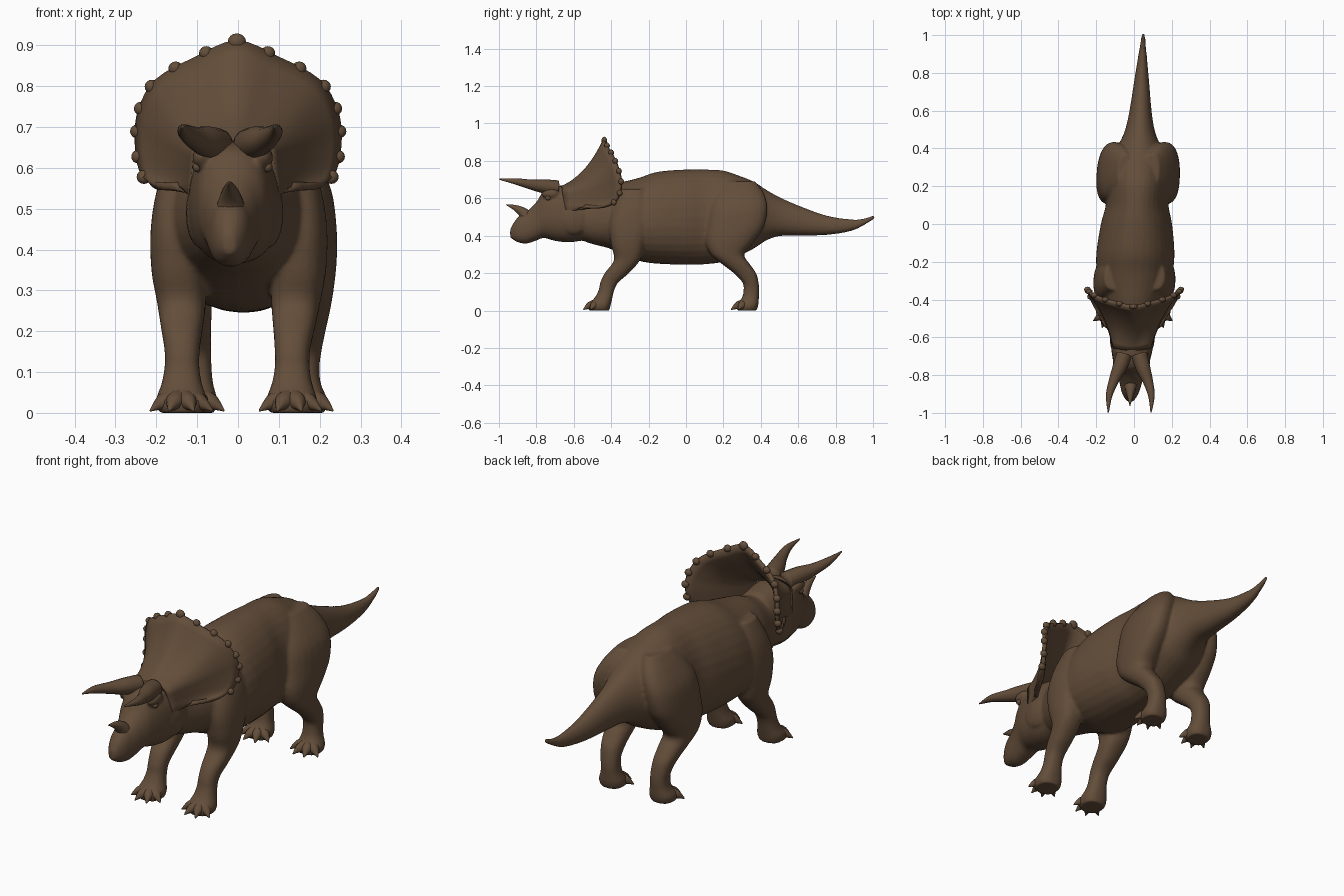
import bpy, bmesh, math
from mathutils import Vector, Matrix

if "Cube" in bpy.data.objects:
    bpy.data.objects.remove(bpy.data.objects["Cube"])

hide = bpy.data.materials.new("brown hide")
hide.diffuse_color = (0.125, 0.075, 0.042, 1)
hide.use_nodes = True
hide.node_tree.nodes["Principled BSDF"].inputs["Base Color"].default_value = hide.diffuse_color


def smooth_path(pts, n=4):
    """Catmull-Rom resampling of tuples of any size."""
    out = []
    for i in range(len(pts) - 1):
        a, b, c, d = (pts[max(0, min(len(pts) - 1, i + k))] for k in (-1, 0, 1, 2))
        for j in range(n):
            t = j / n
            out.append(tuple(0.5 * (2 * q + (r - p) * t + (2 * p - 5 * q + 4 * r - s) * t * t
                                    + (3 * q - p - 3 * r + s) * t ** 3)
                             for p, q, r, s in zip(a, b, c, d)))
    return out + [tuple(pts[-1])]


def loft(bm, rings):
    rows = [[bm.verts.new(p) for p in r] for r in rings]
    n = len(rows[0])
    for a, b in zip(rows, rows[1:]):
        for i in range(n):
            bm.faces.new((a[i], a[(i + 1) % n], b[(i + 1) % n], b[i]))
    bm.faces.new(rows[0][::-1])
    bm.faces.new(rows[-1])


def oval(k, n, power):
    a = 2 * math.pi * k / n
    c, s = math.cos(a), math.sin(a)
    f = lambda v: math.copysign(abs(v) ** (2 / power), v)
    return f(c), f(s)


def long_part(bm, stations, power=2.0, egg=0.0):
    """Stations along y: (y, bottom, top, half width)."""
    rings = []
    for y, b, t, w in smooth_path(stations):
        ring = []
        for k in range(32):
            c, s = oval(k, 32, power)
            ring.append((w * c * (1 - egg * s), y, (b + t) / 2 + (t - b) / 2 * s))
        rings.append(ring)
    loft(bm, rings)


def leg(bm, stations, side):
    """Stations up z: (z, x, y, x radius, y radius)."""
    rings = []
    for z, x, y, rx, ry in smooth_path(stations):
        pts = [oval(k, 24, 2.4) for k in range(24)]
        rings.append([(side * (x + rx * c), y + ry * s, z) for c, s in pts])
    loft(bm, rings)


def tube(bm, pts, side=1, n=14):
    """Tapered tube through (x, y, z, radius)."""
    path = smooth_path([(side * x, y, z, r) for x, y, z, r in pts], 5)
    rings = []
    for i, p in enumerate(path):
        a, b = path[max(i - 1, 0)], path[min(i + 1, len(path) - 1)]
        q = (Vector(b[:3]) - Vector(a[:3])).to_track_quat('Z', 'Y')
        rings.append([Vector(p[:3]) + q @ Vector((math.cos(t), math.sin(t), 0)) * max(p[3], 0.001)
                      for t in (2 * math.pi * k / n for k in range(n))])
    loft(bm, rings)


def ball(bm, pos, size):
    m = Matrix.Translation(pos) @ Matrix.Diagonal((*size, 1))
    bmesh.ops.create_uvsphere(bm, u_segments=12, v_segments=8, radius=1, matrix=m)


def finish(bm, name):
    bmesh.ops.recalc_face_normals(bm, faces=bm.faces)
    for v in bm.verts:  # the animal stands turned slightly off the y axis
        v.co.x += 0.013 + 0.036 * v.co.y
    me = bpy.data.meshes.new(name)
    bm.to_mesh(me)
    bm.free()
    me.materials.append(hide)
    for p in me.polygons:
        p.use_smooth = True
    ob = bpy.data.objects.new(name, me)
    bpy.context.collection.objects.link(ob)
    return ob


# torso with neck and tail
bm = bmesh.new()
long_part(bm, [(-0.60, .39, .63, .09), (-0.50, .355, .64, .12), (-0.42, .335, .67, .15),
               (-0.33, .30, .69, .18), (-0.25, .265, .71, .20), (-0.15, .25, .742, .205),
               (0, .245, .754, .187), (0.1, .247, .754, .165), (0.2, .26, .748, .168),
               (0.28, .29, .722, .165), (0.36, .33, .69, .145), (0.43, .375, .645, .105),
               (0.5, .398, .606, .077), (0.6, .40, .562, .058), (0.75, .404, .508, .040),
               (0.88, .424, .488, .024), (0.95, .455, .492, .015), (1.01, .492, .512, .009)],
          2.1, 0.12)
# head and beak
long_part(bm, [(-0.52, .38, .65, .10), (-0.62, .365, .668, .112), (-0.70, .372, .664, .103),
               (-0.76, .388, .640, .086), (-0.80, .374, .58, .070), (-0.85, .358, .53, .057),
               (-0.89, .362, .507, .046), (-0.92, .376, .472, .031), (-0.94, .39, .435, .014)],
          2.3, 0.05)
# legs
front = [(0, .135, -.465, .055, .055), (.03, .135, -.462, .063, .06), (.07, .135, -.44, .05, .047),
         (.11, .135, -.425, .043, .042), (.15, .135, -.41, .043, .048), (.2, .137, -.37, .05, .065),
         (.27, .14, -.315, .06, .07), (.35, .148, -.31, .066, .09), (.45, .15, -.30, .066, .11),
         (.55, .13, -.29, .07, .10), (.65, .10, -.28, .06, .07)]
rear = [(0, .135, .325, .053, .053), (.03, .135, .33, .06, .057), (.07, .132, .345, .046, .045),
        (.11, .132, .35, .042, .042), (.15, .135, .345, .044, .043), (.2, .14, .315, .05, .06),
        (.25, .145, .265, .058, .075), (.3, .15, .222, .063, .09), (.37, .15, .235, .07, .13),
        (.45, .147, .265, .072, .152), (.55, .132, .28, .072, .155), (.63, .10, .285, .06, .13),
        (.69, .07, .28, .04, .09)]
for s in (1, -1):
    leg(bm, front, s)
    leg(bm, rear, s)
    ball(bm, (s * .075, -.725, .625), (.025, .05, .028))  # brow ridge
    ball(bm, (s * .085, -.60, .49), (.035, .09, .085))    # cheek
body = finish(bm, "body")
rm = body.modifiers.new("blend", 'REMESH')
rm.mode, rm.voxel_size, rm.use_smooth_shade = 'VOXEL', 0.0075, True
sm = body.modifiers.new("soften", 'SMOOTH')
sm.factor, sm.iterations = 0.5, 6

# toes with claws
bm = bmesh.new()
for s in (1, -1):
    for x, y in ((.135, -.465), (.135, .325)):
        for deg in (-62, -22, 18, 58):
            a = math.radians(deg)
            dx, dy = math.sin(a), -math.cos(a)
            tube(bm, [(x + dx * d, y + dy * d, z, r) for d, z, r in
                      ((.02, .035, .026), (.05, .026, .022), (.068, .018, .013), (.088, .005, .002))],
                 s, 10)
finish(bm, "toes")

# neck frill: saddle surface from the head out to the rim
half = [(0, -.437, .908), (.10, -.415, .868), (.195, -.385, .815), (.237, -.358, .745),
        (.247, -.347, .67), (.235, -.372, .59), (.205, -.44, .557), (.15, -.54, .558)]
root = [(0, -.67, .655), (.04, -.665, .655), (.07, -.66, .65), (.088, -.66, .635),
        (.092, -.655, .61), (.095, -.65, .58), (.10, -.645, .555), (.10, -.64, .53)]
rim, inner = ([(-x, y, z) for x, y, z in p[:0:-1]] + p for p in (half, root))
rim, inner = smooth_path(rim), smooth_path(inner)
bm = bmesh.new()
rows = []
for a, b in zip(inner, rim):
    row = []
    for k in range(11):
        t = k / 10
        bow = 4 * t * (1 - t)
        p = Vector(a).lerp(Vector(b), t)
        up = max(0, min(1, (b[2] - .58) / .3))
        p += bow * Vector((-.08 * b[0], .012, -.036 * up))
        row.append(bm.verts.new(p))
    rows.append(row)
for a, b in zip(rows, rows[1:]):
    for k in range(10):
        bm.faces.new((a[k], a[k + 1], b[k + 1], b[k]))
frill = finish(bm, "frill")
so = frill.modifiers.new("thickness", 'SOLIDIFY')
so.thickness, so.offset = 0.018, 0

# knobs round the frill rim
bm = bmesh.new()
for i in range(5, len(rim) - 5):
    if (i - len(rim) // 2) % 3 == 0:
        big = 1.25 if i == len(rim) // 2 else 1
        ball(bm, rim[i], (.018 * big, .015, .017 * big))
finish(bm, "frill_knobs")

# horns
bm = bmesh.new()
for s in (1, -1):
    tube(bm, [(.040, -.69, .655, .042), (.062, -.76, .664, .038), (.090, -.83, .674, .027),
              (.112, -.91, .690, .017), (.113, -.998, .702, .003)], s)
finish(bm, "brow_horns")
bm = bmesh.new()
tube(bm, [(0, -.84, .485, .042), (0, -.873, .525, .028), (0, -.915, .550, .015), (0, -.962, .566, .002)])
finish(bm, "nose_horn")

# eyes
bm = bmesh.new()
for s in (1, -1):
    ball(bm, (s * .086, -.737, .602), (.012, .015, .013))
finish(bm, "eyes")
